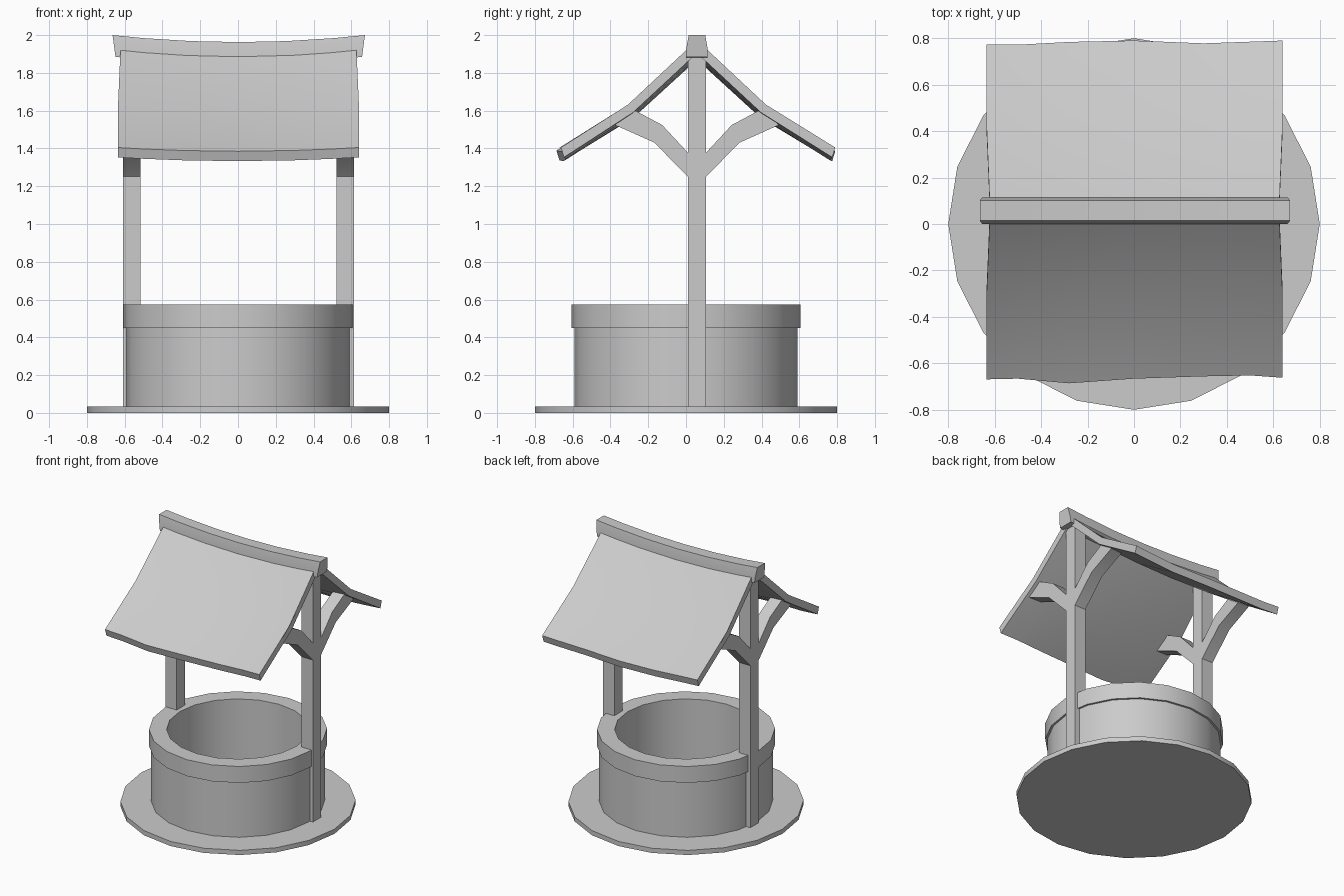
import bpy, bmesh, math

if "Cube" in bpy.data.objects:
    bpy.data.objects.remove(bpy.data.objects["Cube"])

YC = 0.058  # ridge line and posts sit slightly behind the centre


def finish(name, bm):
    bmesh.ops.recalc_face_normals(bm, faces=bm.faces[:])
    me = bpy.data.meshes.new(name)
    bm.to_mesh(me)
    bm.free()
    ob = bpy.data.objects.new(name, me)
    bpy.context.collection.objects.link(ob)
    bpy.ops.object.select_all(action='DESELECT')
    ob.select_set(True)
    bpy.context.view_layer.objects.active = ob
    bpy.ops.object.shade_smooth_by_angle(angle=math.radians(30))
    return ob


def loft(name, sections, closed=False):
    """Skin equal-sized rings of points; cap the ends or close the loop."""
    bm = bmesh.new()
    rings = [[bm.verts.new(p) for p in s] for s in sections]
    n = len(rings[0])
    pairs = list(zip(rings, rings[1:]))
    if closed:
        pairs.append((rings[-1], rings[0]))
    for a, b in pairs:
        for i in range(n):
            j = (i + 1) % n
            bm.faces.new((a[i], a[j], b[j], b[i]))
    if not closed:
        bm.faces.new(rings[0])
        bm.faces.new(rings[-1])
    return finish(name, bm)


def circle(r, z, n=20):
    return [(r * math.cos(2 * math.pi * i / n), r * math.sin(2 * math.pi * i / n), z)
            for i in range(n)]


def sag(x):
    return 1 - (x / 0.64) ** 2


# Ground slab, stone wall and rim
loft("base_slab", [circle(0.8, 0), circle(0.8, 0.035)])
loft("well_wall", [circle(0.59, 0.03), circle(0.59, 0.46),
                   circle(0.485, 0.46), circle(0.485, 0.03)], True)
loft("well_rim", [circle(0.605, 0.45), circle(0.605, 0.573),
                  circle(0.485, 0.573), circle(0.485, 0.45)], True)

# Posts and curved braces
brace = [(0.03, 1.232), (0.226, 1.431), (0.434, 1.524),
         (0.345, 1.61), (0.184, 1.524), (0.03, 1.358)]
for label, x0, x1 in (("left", -0.608, -0.516), ("right", 0.521, 0.614)):
    post = [(-0.048, 0.03), (0.048, 0.03), (0.048, 1.93), (-0.048, 1.93)]
    loft(label + "_post", [[(x, YC + y, z) for y, z in post] for x in (x0, x1)])
    for side, s in (("front", -1), ("back", 1)):
        quads = [[(x, YC + s * brace[i][0], brace[i][1]) for i, x in
                  ((k, x0), (k, x1), (5 - k, x1), (5 - k, x0))] for k in range(3)]
        loft(f"{label}_{side}_brace", quads)

# Sagging roof slopes: ridge, knee and eave rows, with an uneven eave edge
xs = [-0.635, -0.5, -0.28, 0.0, 0.3, 0.5, 0.64]
eaves = {"front": (-1, [0.727, 0.724, 0.744, 0.724, 0.714, 0.71, 0.72]),
         "back": (1, [0.714, 0.714, 0.726, 0.732, 0.72, 0.727, 0.732])}
for side, (s, reach) in eaves.items():
    sections = []
    for x, r in zip(xs, reach):
        d = sag(x)
        top = [(x * 0.978, 0.025, 1.95 - 0.035 * d),
               (x, 0.365, 1.632 - 0.03 * d),
               (x, r, 1.405 - 0.02 * d)]
        under = [(-0.022, -0.048), (-0.026, -0.042), (-0.016, -0.052)]
        ring = top + [(p[0], p[1] + o[0], p[2] + o[1])
                      for p, o in reversed(list(zip(top, under)))]
        sections.append([(px, YC + s * py, pz) for px, py, pz in ring])
    loft(side + "_roof", sections)

# Curved ridge beam with a tapered top
beam = [(-0.057, -0.115), (0.057, -0.115), (0.057, -0.075),
        (0.044, 0), (-0.044, 0), (-0.057, -0.075)]
loft("ridge_beam", [[(x + 0.004 + 0.012 * x * (1 + h / 0.06), YC + y,
                      2.0 - 0.037 * (1 - (x / 0.66) ** 2) + h) for y, h in beam]
                    for x in (-0.66, -0.5, -0.25, 0, 0.25, 0.5, 0.66)])
